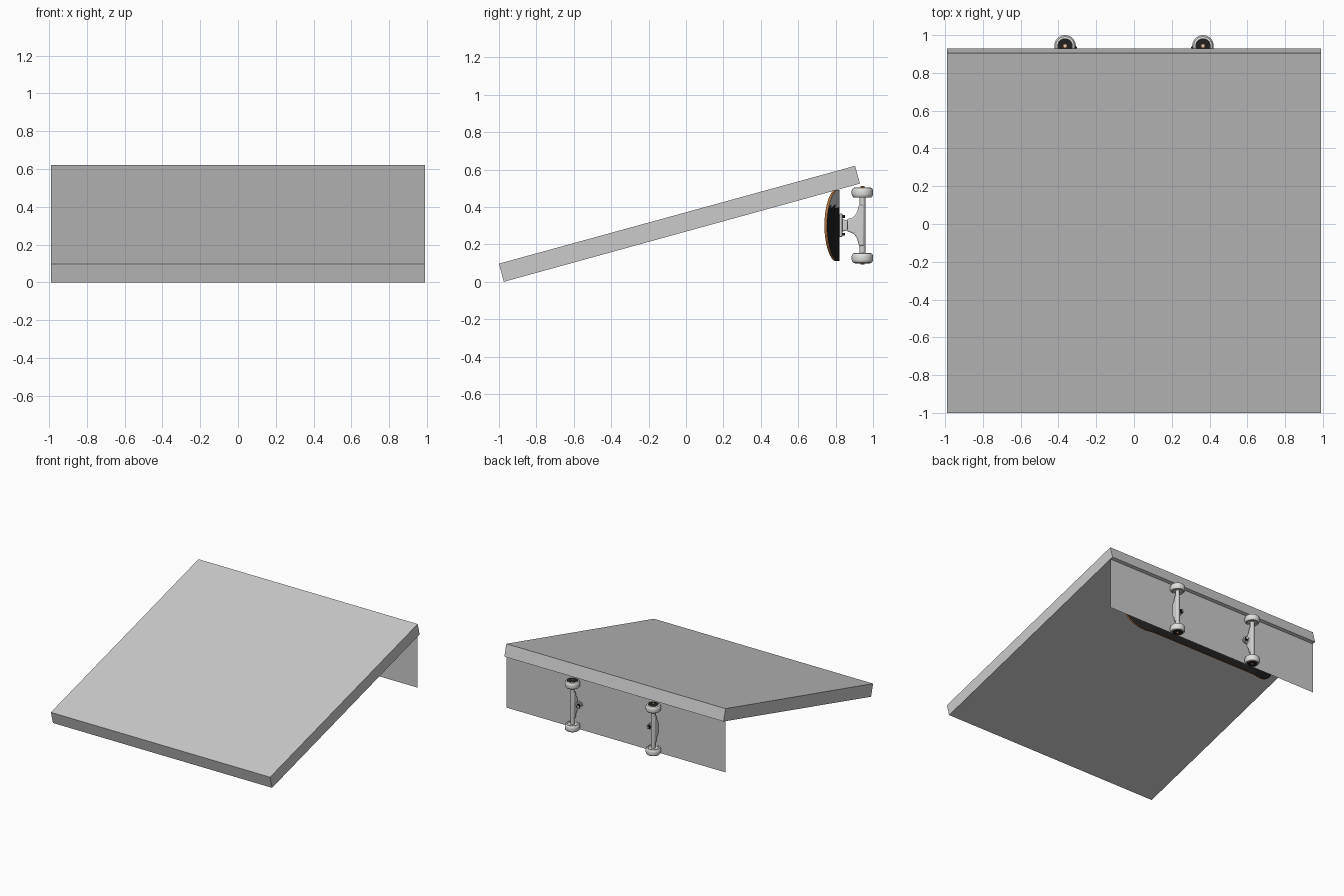
import bpy, bmesh, math
from mathutils import Vector

if "Cube" in bpy.data.objects:
    bpy.data.objects.remove(bpy.data.objects["Cube"], do_unlink=True)


def material(name, rgb):
    m = bpy.data.materials.new(name)
    m.use_nodes = True
    m.diffuse_color = (*rgb, 1)
    m.node_tree.nodes["Principled BSDF"].inputs["Base Color"].default_value = (*rgb, 1)
    return m


GREY = material("ramp_grey", (0.6, 0.6, 0.6))
METAL = material("pale_metal", (0.65, 0.65, 0.65))
WHITE = material("wheel_white", (0.75, 0.75, 0.73))
BLACK = material("black", (0.015, 0.015, 0.015))
WOOD = material("orange_wood", (0.42, 0.16, 0.05))


def finish(name, bm, mats, smooth=False):
    bmesh.ops.recalc_face_normals(bm, faces=bm.faces)
    mesh = bpy.data.meshes.new(name)
    bm.to_mesh(mesh)
    bm.free()
    for m in mats:
        mesh.materials.append(m)
    ob = bpy.data.objects.new(name, mesh)
    bpy.context.collection.objects.link(ob)
    if smooth:
        bpy.ops.object.select_all(action="DESELECT")
        ob.select_set(True)
        bpy.context.view_layer.objects.active = ob
        bpy.ops.object.shade_smooth_by_angle(angle=math.radians(35))
    return ob


def prism(name, outline, x0, x1, mat, bevel=0):
    """Extrude a (y, z) outline from x0 to x1."""
    bm = bmesh.new()
    face = bm.faces.new([bm.verts.new((x0, y, z)) for y, z in outline])
    ext = bmesh.ops.extrude_face_region(bm, geom=[face])
    moved = [v for v in ext["geom"] if isinstance(v, bmesh.types.BMVert)]
    bmesh.ops.translate(bm, vec=(x1 - x0, 0, 0), verts=moved)
    ob = finish(name, bm, [mat], bevel > 0)
    if bevel:
        mod = ob.modifiers.new("rounding", "BEVEL")
        mod.width, mod.segments = bevel, 3
    return ob


def lathe(name, profile, start, direction, mat, steps=24):
    """Spin a (radius, height) profile around an axis from a start point."""
    bm = bmesh.new()
    verts = [bm.verts.new((r, 0, h)) for r, h in profile]
    edges = [bm.edges.new(pair) for pair in zip(verts, verts[1:])]
    bmesh.ops.spin(bm, geom=verts + edges, cent=(0, 0, 0), axis=(0, 0, 1),
                   angle=math.tau, steps=steps)
    bmesh.ops.remove_doubles(bm, verts=bm.verts, dist=1e-5)
    ob = finish(name, bm, [mat], True)
    ob.location = start
    ob.rotation_euler = Vector(direction).to_track_quat("Z", "Y").to_euler()
    return ob


def rod(name, start, end, radius, mat, steps=16):
    axis = Vector(end) - Vector(start)
    h = axis.length
    return lathe(name, [(0, 0), (radius, 0), (radius, h), (0, h)], start, axis, mat, steps)


# Sloping ramp slab and the thin sheet closing its back
prism("ramp_slab", [(-1, 0.097), (-0.974, 0), (0.93, 0.525), (0.904, 0.62)], -0.99, 0.99, GREY)
bm = bmesh.new()
bm.faces.new([bm.verts.new((x, 0.905, z)) for x, z in
              ((-0.99, 0.1), (0.99, 0.1), (0.99, 0.57), (-0.99, 0.57))])
finish("back_sheet", bm, [GREY])

# Board on its edge: rounded outline, both ends kicked towards the front
MID = 0.302
LENGTH, HALF_WIDTH, ROUND = 0.73, 0.19, 0.2
bm = bmesh.new()
rows = []
COUNT, ACROSS = 64, 16
for i in range(COUNT + 1):
    x = -LENGTH * math.cos(math.pi * i / COUNT)
    end = max(0, (abs(x) - LENGTH + ROUND) / ROUND)
    half = HALF_WIDTH * math.sqrt(max(0.0004, 1 - end * end))
    kick = 0.066 * max(0, (abs(x) - 0.48) / (LENGTH - 0.48)) ** 1.3
    rows.append([bm.verts.new((x, 0.82 - kick, MID + half * (2 * j / ACROSS - 1)))
                 for j in range(ACROSS + 1)])
for a, b in zip(rows, rows[1:]):
    for j in range(ACROSS):
        bm.faces.new((a[j], a[j + 1], b[j + 1], b[j]))
# Thicken into a slab with a wooden rim and a pale band on the underside
under = list(bm.faces)
ext = bmesh.ops.extrude_face_region(bm, geom=under, use_keep_orig=True)
bmesh.ops.translate(bm, vec=(0, -0.014, 0),
                    verts=[v for v in ext["geom"] if isinstance(v, bmesh.types.BMVert)])
bm.normal_update()
bmesh.ops.recalc_face_normals(bm, faces=bm.faces)
for f in bm.faces:
    if abs(f.normal.y) < 0.5:
        f.material_index = 1
    elif f.normal.y > 0 and f.calc_center_median().z > 0.405:
        f.material_index = 2
finish("board_deck", bm, [BLACK, WOOD, METAL], True)

# Trucks and wheels, mirrored end to end and top to bottom
AXLE_Y = 0.943
WHEEL = [(0, 0.006), (0.036, 0.006), (0.04, 0), (0.049, 0.002), (0.055, 0.009), (0.057, 0.018),
         (0.057, 0.036), (0.055, 0.045), (0.049, 0.052), (0.04, 0.054), (0.036, 0.048), (0, 0.048)]
for s, side in ((1, "left"), (-1, "right")):
    cx = s * 0.365
    prism(side + "_baseplate", [(0.82, 0.24), (0.836, 0.24), (0.836, 0.364), (0.82, 0.364)],
          cx - 0.09, cx + 0.09, METAL, 0.004)
    prism(side + "_riser", [(0.83, MID - 0.035), (0.865, MID - 0.025),
                            (0.865, MID + 0.025), (0.83, MID + 0.035)],
          cx - 0.06, cx + 0.06, METAL, 0.006)
    rod(side + "_axle_tube", (cx, AXLE_Y, 0.148), (cx, AXLE_Y, 0.456), 0.016, METAL)
    rod(side + "_axle_pin", (cx, AXLE_Y, 0.092), (cx, AXLE_Y, 0.512), 0.007, METAL)

    # Flared hanger body
    flare = [(AXLE_Y + 0.01, 0.11), (0.925, 0.11), (0.915, 0.07), (0.895, 0.043), (0.86, 0.032)]
    outline = [(y, MID + d) for y, d in flare] + [(y, MID - d) for y, d in reversed(flare)]
    prism(side + "_hanger", outline, cx - 0.018, cx + 0.018, METAL, 0.008)

    # Kingpin leaning towards the middle of the board
    foot, tip = Vector((cx - s * 0.02, 0.84, MID)), Vector((cx - s * 0.05, 0.945, MID))
    rod(side + "_kingpin", foot, tip, 0.009, METAL)
    rod(side + "_bushing", foot.lerp(tip, 0.2), foot.lerp(tip, 0.75), 0.027, METAL)
    rod(side + "_kingpin_washer", foot.lerp(tip, 0.75), foot.lerp(tip, 0.82), 0.022, METAL)
    rod(side + "_kingpin_nut", foot.lerp(tip, 0.82), foot.lerp(tip, 0.97), 0.015, BLACK, 6)

    for t, level in ((1, "upper"), (-1, "lower")):
        tag = side + "_" + level
        start = MID + t * 0.148
        lathe(tag + "_wheel", WHEEL, (cx, AXLE_Y, start), (0, 0, t), WHITE, 32)
        rod(tag + "_bearing", (cx, AXLE_Y, start + t * 0.045),
            (cx, AXLE_Y, start + t * 0.055), 0.04, BLACK, 24)
        rod(tag + "_axle_nut", (cx, AXLE_Y, start + t * 0.05),
            (cx, AXLE_Y, start + t * 0.061), 0.012, WOOD, 6)
        for k in (-1, 1):
            bx, bz = cx + k * 0.075, MID + t * 0.048
            rod(tag + "_bolt", (bx, 0.83, bz), (bx, 0.85, bz), 0.009, BLACK, 6)
